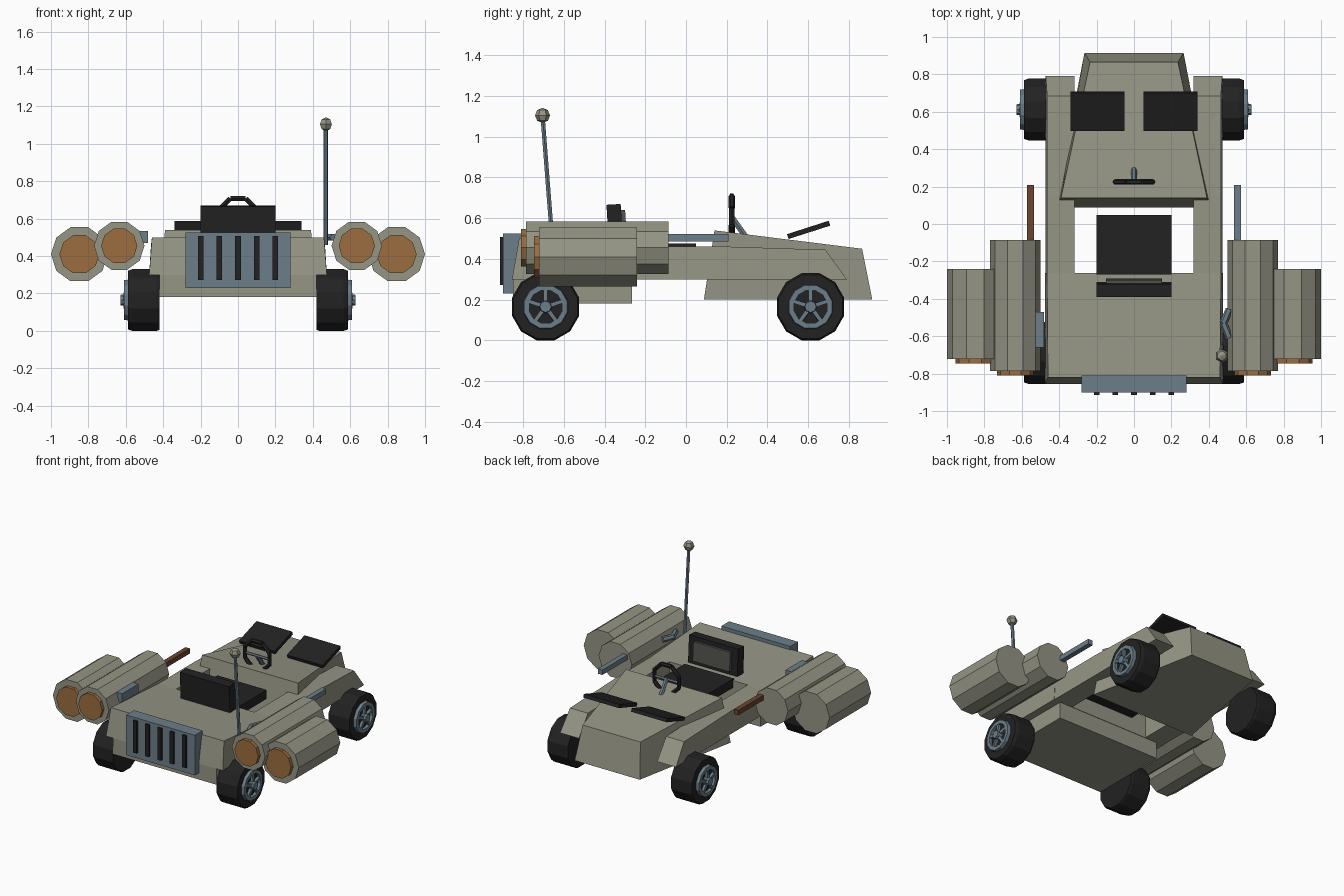
import bpy, bmesh, math
from mathutils import Vector, Matrix

if "Cube" in bpy.data.objects:
    bpy.data.objects.remove(bpy.data.objects["Cube"])

def mat(name, c):
    m = bpy.data.materials.new(name)
    m.diffuse_color = (*c, 1)
    m.use_nodes = True
    m.node_tree.nodes["Principled BSDF"].inputs["Base Color"].default_value = m.diffuse_color
    return m

BODY = mat("khaki grey", (0.30, 0.30, 0.235))
BLUE = mat("steel blue", (0.15, 0.21, 0.25))
BLACK = mat("black", (0.016, 0.016, 0.016))
ORANGE = mat("copper", (0.33, 0.155, 0.05))
BROWN = mat("rust brown", (0.15, 0.06, 0.03))
GREY = mat("dark grey", (0.085, 0.085, 0.075))

def finish(name, bm, m):
    bmesh.ops.recalc_face_normals(bm, faces=bm.faces)
    me = bpy.data.meshes.new(name)
    bm.to_mesh(me)
    bm.free()
    me.materials.append(m)
    ob = bpy.data.objects.new(name, me)
    bpy.context.collection.objects.link(ob)
    return ob

def box(name, m, x, y, z, tilt=0):
    """Box from (min, max) ranges, tilted about its own x axis."""
    bm = bmesh.new()
    c = Vector(((x[0]+x[1])/2, (y[0]+y[1])/2, (z[0]+z[1])/2))
    size = Matrix.Diagonal((x[1]-x[0], y[1]-y[0], z[1]-z[0], 1))
    bmesh.ops.create_cube(bm, size=1, matrix=Matrix.Translation(c) @ Matrix.Rotation(tilt, 4, 'X') @ size)
    return finish(name, bm, m)

def loft(name, m, rings):
    """Skin between matching rings of points, with capped ends."""
    bm = bmesh.new()
    vs = [[bm.verts.new(p) for p in r] for r in rings]
    n = len(vs[0])
    for a, b in zip(vs, vs[1:]):
        for i in range(n):
            j = (i + 1) % n
            bm.faces.new((a[i], a[j], b[j], b[i]))
    bm.faces.new(vs[0])
    bm.faces.new(vs[-1])
    return finish(name, bm, m)

def rod(name, m, p, q, r, n=6, r2=None, phase=0):
    """Straight n-sided rod between two points."""
    p, q = Vector(p), Vector(q)
    d = (q - p).normalized()
    u = d.cross(Vector((0, 0, 1)))
    u = u.normalized() if u.length > 0.01 else Vector((1, 0, 0))
    v = d.cross(u)
    ang = [phase + 2*math.pi*i/n for i in range(n)]
    ring = lambda c, s: [c + s*(math.cos(a)*u + math.sin(a)*v) for a in ang]
    return loft(name, m, [ring(p, r), ring(q, r if r2 is None else r2)])

def ring_x(name, m, c, x0, x1, ro, ri, n):
    """Flat ring around the x axis with a slightly smaller outer face."""
    bm = bmesh.new()
    prof = [(x0, ri), (x0, ro), (x1, ro*0.95), (x1, ri)]
    vs = [[bm.verts.new((x, c[0] + r*math.cos(a), c[1] + r*math.sin(a))) for x, r in prof]
          for a in (2*math.pi*(i+.5)/n for i in range(n))]
    for i in range(n):
        a, b = vs[i], vs[(i+1) % n]
        for k in range(4):
            l = (k+1) % 4
            bm.faces.new((a[k], a[l], b[l], b[k]))
    return finish(name, bm, m)

# Rear hull: tapered upper shell over a lower tub
loft("rear_hull", BODY, [
    [(-.475, -.855, .30), (.475, -.855, .30), (.475, -.262, .30), (-.475, -.262, .30)],
    [(-.46, -.82, .50), (.46, -.82, .50), (.465, -.262, .462), (-.465, -.262, .462)]])
box("rear_tub", BODY, (-.42, .42), (-.85, -.265), (.18, .31))

# Nose: wedge that narrows forwards
def nose_ring(wb, yb, zb, wt, yt, zt):
    return [(-wb, yb, zb), (wb, yb, zb), (wt, yt, zt), (-wt, yt, zt)]
loft("nose", BODY, [nose_ring(.425, .088, .20, .39, .14, .54),
                    nose_ring(.265, .915, .20, .235, .865, .45)])

# Side rails running into the front fenders
side = [(-.28, .30), (.79, .30), (.685, .445), (.15, .462), (-.28, .462)]
for s, tag in ((-1, "left"), (1, "right")):
    loft(tag + "_side_rail", BODY, [[(s*.318, y, z) for y, z in side],
                                    [(s*(.472 if z < .4 else .464), y, z) for y, z in side]])

# Grille with dark slots
box("grille", BLUE, (-.28, .28), (-.90, -.81), (.23, .525))
for i in range(5):
    x = -.2 + .1*i
    box("grille_slot", BLACK, (x-.015, x+.015), (-.915, -.895), (.272, .507))

# Seat
box("seat", BLACK, (-.2, .2), (-.27, .048), (.41, .475))
box("seat_back", BLACK, (-.2, .2), (-.385, -.315), (.47, .668), .06)
box("seat_back_panel", GREY, (-.15, .15), (-.325, -.295), (.50, .64), .06)

# Angled nose screens
for s in (-1, 1):
    box("nose_screen", BLACK, sorted((s*.05, s*.34)), (.495, .71), (.53, .555), .31)

# Steering wheel and column
pts = [Vector((.108*math.cos(a), .225, .608 + .108*math.sin(a)))
       for a in (math.pi/4*(i+.5) for i in range(8))]
for i in range(8):
    rod("steering_wheel", BLACK, pts[i], pts[(i+1) % 8], .015)
rod("steering_column", BLUE, (0, .30, .50), (0, .225, .605), .016)
rod("steering_spoke", BLUE, (-.1, .225, .605), (.1, .225, .605), .010)

# Pods, their nozzles, and side guns
for s in (-1, 1):
    for tag, x, z, r, y0, y1, rn in (("inner", .635, .455, .135, -.785, -.085, .097),
                                     ("outer", .848, .41, .152, -.722, -.24, .107)):
        rod(tag + "_pod", BODY, (s*x, y0, z), (s*x, y1, z), r, 10)
        rod(tag + "_nozzle", ORANGE, (s*x, y0-.025, z), (s*x, y0+.01, z), rn, 10)
    box("side_gun", BROWN if s < 0 else BLUE, sorted((s*.535, s*.572)), (-.1, .208), (.486, .522))

# Pod brackets
box("left_bracket", BLUE, (-.532, -.48), (-.66, -.47), (.47, .535))
bend = [(.51, -.455, .50), (.478, -.53, .50), (.51, -.61, .50)]
for p, q in zip(bend, bend[1:]):
    rod("right_bracket", BLUE, p, q, .02)

# Antenna
rod("antenna_mast", BLUE, (.47, -.655, .46), (.47, -.703, 1.08), .012)
bm = bmesh.new()
bmesh.ops.create_uvsphere(bm, u_segments=6, v_segments=4, radius=.037,
                          matrix=Matrix.Translation((.47, -.705, 1.105)))
finish("antenna_tip", bm, BODY)

# Wheels: chamfered tyre, rim ring, five spokes, hub
R = .165 / math.cos(math.pi/12)
for s in (-1, 1):
    for y in (-.69, .612):
        c, z = y, .165
        prof = [(.42, R*.97), (.435, R), (.565, R), (.588, R*.95)]
        loft("tyre", BLACK, [[(s*x, c + r*math.cos(a), z + r*math.sin(a))
             for a in (math.pi/6*(i+.5) for i in range(12))] for x, r in prof])
        ring_x("rim", BLUE, (c, z), s*.575, s*.61, .115, .083, 12)
        rod("hub", BLUE, (s*.58, c, z), (s*.628, c, z), .034, 8, .028)
        for k in range(5):
            a = math.pi/2 + k*2*math.pi/5
            rod("spoke", BLUE, (s*.603, c, z),
                (s*.598, c + .092*math.cos(a), z + .092*math.sin(a)), .015, 4, .013, math.pi/4)
